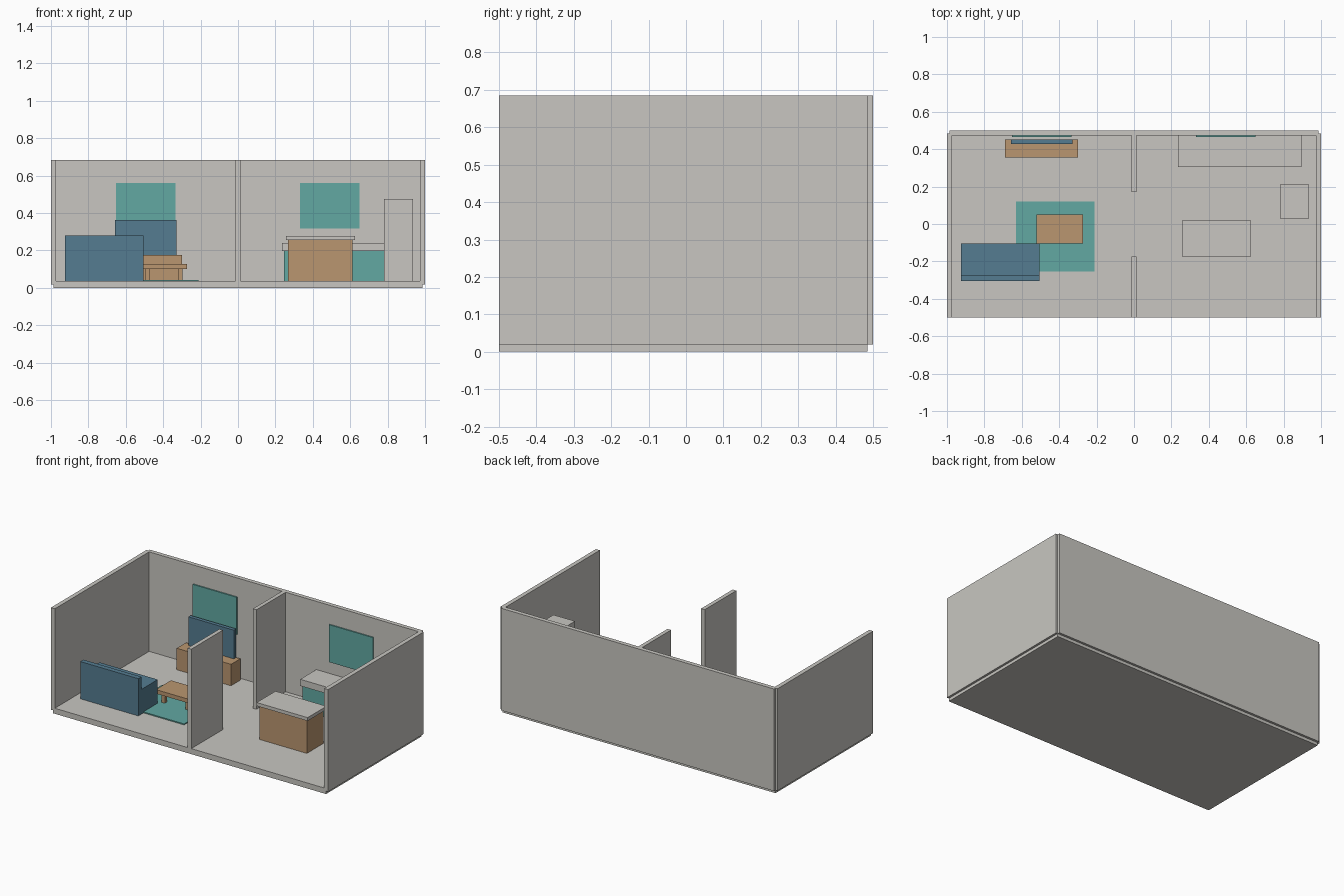
import bpy
import bmesh

if "Cube" in bpy.data.objects:
    bpy.data.objects.remove(bpy.data.objects["Cube"])


def material(name, rgb):
    m = bpy.data.materials.new(name)
    m.diffuse_color = (*rgb, 1.0)
    m.use_nodes = True
    m.node_tree.nodes["Principled BSDF"].inputs["Base Color"].default_value = m.diffuse_color
    return m


GREY = material("warm grey", (0.578, 0.565, 0.533))
TEAL = material("teal", (0.122, 0.392, 0.361))
WOOD = material("light wood", (0.491, 0.305, 0.162))
BLUE = material("slate blue", (0.091, 0.202, 0.283))


def box(name, mat, x, y, z):
    """Box given by its (min, max) range on each axis."""
    bm = bmesh.new()
    bmesh.ops.create_cube(bm, size=1)
    for v in bm.verts:
        for i, (lo, hi) in enumerate((x, y, z)):
            v.co[i] = lo if v.co[i] < 0 else hi
    mesh = bpy.data.meshes.new(name)
    bm.to_mesh(mesh)
    bm.free()
    mesh.materials.append(mat)
    obj = bpy.data.objects.new(name, mesh)
    bpy.context.collection.objects.link(obj)
    return obj


FLOOR = 0.036     # top of the floor slab
TOP = 0.685       # top of the walls

# Shell: floor, outer walls and a divider with a doorway
box("floor", GREY, (-0.986, 0.986), (-0.5, 0.485), (0, FLOOR))
box("back_wall", GREY, (-0.986, 0.986), (0.472, 0.5), (0.019, TOP))
box("left_wall", GREY, (-1, -0.972), (-0.5, 0.485), (0.019, TOP))
box("right_wall", GREY, (0.972, 1), (-0.5, 0.485), (0.019, TOP))
box("divider_back", GREY, (-0.013, 0.013), (0.172, 0.472), (FLOOR, TOP))
box("divider_front", GREY, (-0.013, 0.013), (-0.5, -0.175), (FLOOR, TOP))

# Windows on the back wall
for side, x in (("left", (-0.652, -0.335)), ("right", (0.332, 0.649))):
    box(side + "_window", TEAL, x, (0.464, 0.473), (0.318, 0.562))

# Sofa, its back towards the open front
box("sofa_seat", BLUE, (-0.925, -0.506), (-0.273, -0.105), (FLOOR, 0.197))
box("sofa_back", BLUE, (-0.925, -0.506), (-0.305, -0.273), (FLOOR, 0.279))

# Rug and coffee table
box("rug", TEAL, (-0.632, -0.212), (-0.253, 0.121), (FLOOR, 0.043))
box("coffee_table_top", WOOD, (-0.52, -0.272), (-0.105, 0.052), (0.102, 0.128))
for x in (-0.483, -0.309):
    for y in (-0.070, 0.017):
        box("coffee_table_leg", WOOD, (x - 0.012, x + 0.012),
            (y - 0.012, y + 0.012), (FLOOR, 0.102))

# Television on its stand
box("television_stand", WOOD, (-0.691, -0.299), (0.355, 0.451), (FLOOR, 0.176))
box("television", BLUE, (-0.657, -0.329), (0.427, 0.451), (0.176, 0.363))

# Kitchen counter along the back wall
box("counter_base", TEAL, (0.245, 0.885), (0.316, 0.472), (FLOOR, 0.197))
box("counter_top", GREY, (0.235, 0.895), (0.306, 0.472), (0.197, 0.240))

# Kitchen island
box("island_base", WOOD, (0.268, 0.611), (-0.163, 0.008), (FLOOR, 0.256))
box("island_top", GREY, (0.257, 0.625), (-0.175, 0.020), (0.256, 0.278))

# Fridge
box("fridge", GREY, (0.780, 0.936), (0.030, 0.211), (FLOOR, 0.476))
